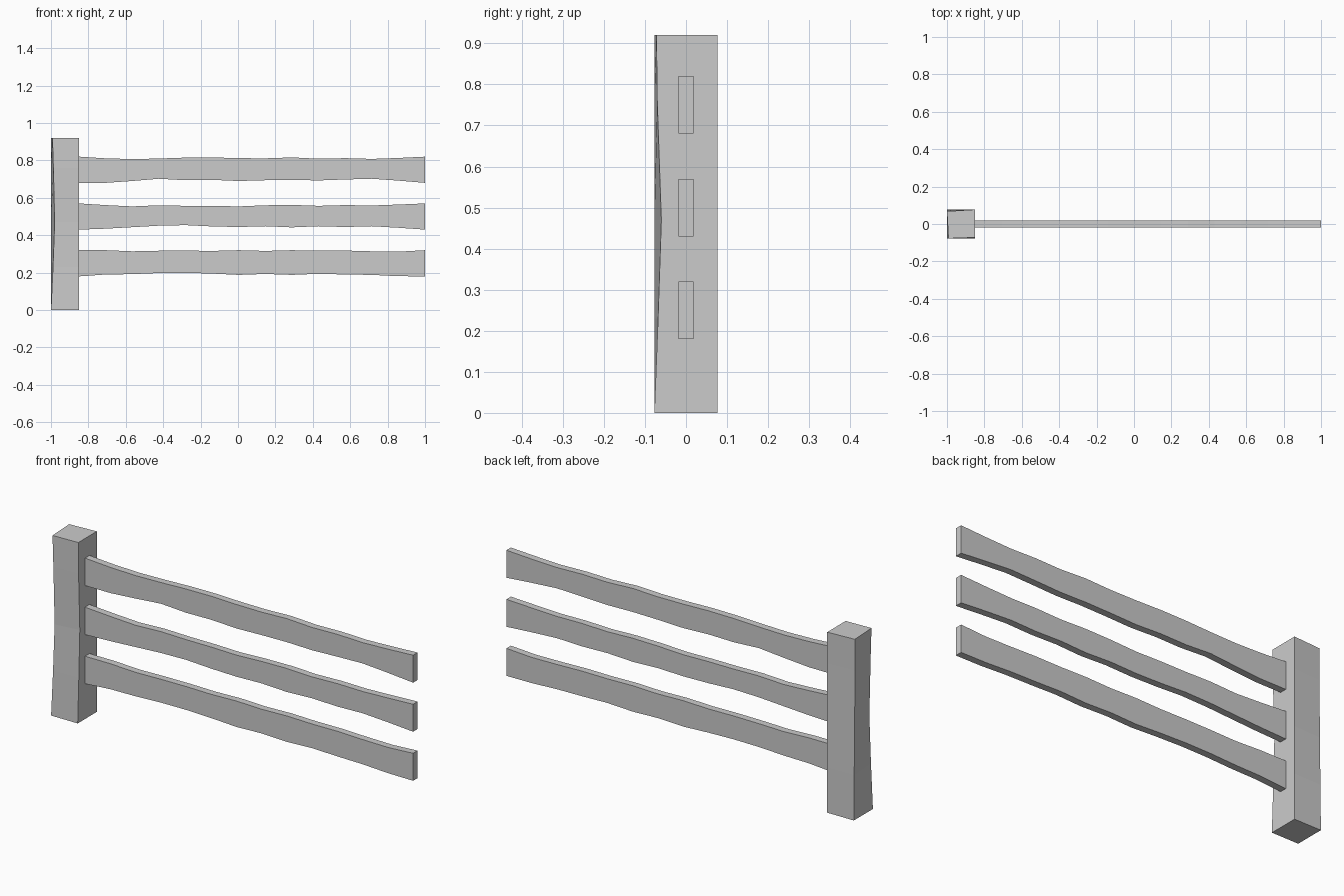
import bpy, bmesh

if "Cube" in bpy.data.objects:
    bpy.data.objects.remove(bpy.data.objects["Cube"])


def loft(name, rings):
    # Join equal-sided rings into one closed flat-shaded solid
    bm = bmesh.new()
    loops = [[bm.verts.new(p) for p in ring] for ring in rings]
    n = len(loops[0])
    for a, b in zip(loops, loops[1:]):
        for i in range(n):
            j = (i + 1) % n
            bm.faces.new((a[i], a[j], b[j], b[i]))
    bm.faces.new(loops[0])
    bm.faces.new(loops[-1])
    bmesh.ops.recalc_face_normals(bm, faces=bm.faces)
    mesh = bpy.data.meshes.new(name)
    bm.to_mesh(mesh)
    bm.free()
    obj = bpy.data.objects.new(name, mesh)
    bpy.context.collection.objects.link(obj)
    return obj


# Hewn post: front-left x, front-right y, back-left y at each height
post_levels = [
    (0.00, -1.000, -0.077, 0.077),
    (0.23, -0.989, -0.068, 0.074),
    (0.47, -0.980, -0.060, 0.070),
    (0.76, -0.987, -0.070, 0.068),
    (0.92, -0.992, -0.072, 0.068),
]
loft("post", [[(flx, -0.077, z), (-0.85, fry, z), (-0.85, 0.077, z), (-1.0, bly, z)]
              for z, flx, fry, bly in post_levels])

# Wavy rails: top and bottom edge offsets from the rail centre, in millimetres
rails = {
    "lower_rail": (0.25,
                   [70, 70, 64, 67, 68, 66, 70, 66, 70, 67, 68, 64, 62, 70],
                   [-70, -60, -58, -52, -51, -55, -62, -57, -62, -56, -60, -62, -69, -70]),
    "middle_rail": (0.50,
                    [70, 61, 54, 60, 57, 57, 54, 60, 62, 57, 61, 59, 64, 70],
                    [-70, -65, -57, -49, -46, -53, -56, -52, -58, -52, -56, -52, -60, -70]),
    "upper_rail": (0.75,
                   [70, 61, 57, 60, 65, 66, 62, 61, 66, 59, 62, 58, 63, 70],
                   [-70, -70, -60, -48, -56, -54, -60, -56, -54, -57, -52, -48, -58, -70]),
}
for name, (zc, tops, bottoms) in rails.items():
    step = 1.85 / (len(tops) - 1)
    rings = []
    for i, (t, b) in enumerate(zip(tops, bottoms)):
        x, zt, zb = -0.85 + i * step, zc + t / 1000, zc + b / 1000
        rings.append([(x, -0.018, zb), (x, 0.018, zb), (x, 0.018, zt), (x, -0.018, zt)])
    loft(name, rings)
